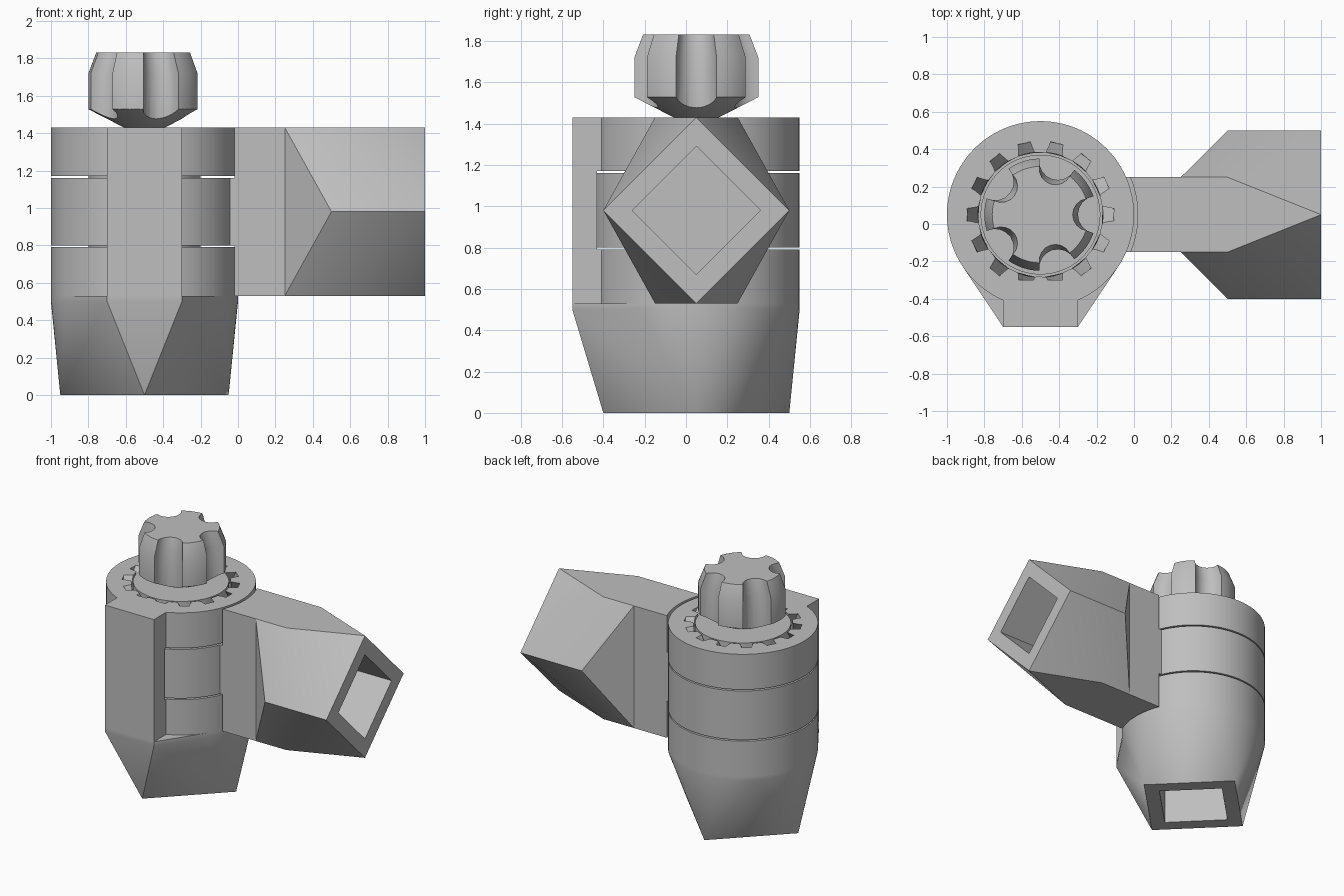
import bpy, bmesh
from math import sin, cos, pi, radians, acos, asin

if "Cube" in bpy.data.objects:
    bpy.data.objects.remove(bpy.data.objects["Cube"])

grey = bpy.data.materials.new("plain_grey")
grey.use_nodes = True
COLOUR = (0.52, 0.52, 0.52, 1)
grey.diffuse_color = COLOUR
grey.node_tree.nodes["Principled BSDF"].inputs["Base Color"].default_value = COLOUR

CX, CY = -0.5, 0.05          # barrel axis
LOW, TOP = 0.53, 1.43        # barrel span
MID = (LOW + TOP) / 2
GAP = 0.01
RADIUS, CLEAR = 0.5, 0.52
HALF, HOLE = 0.45, 0.31      # square socket half-diagonals


def finish(name, bm):
    bmesh.ops.recalc_face_normals(bm, faces=bm.faces)
    mesh = bpy.data.meshes.new(name)
    bm.to_mesh(mesh)
    bm.free()
    mesh.materials.append(grey)
    obj = bpy.data.objects.new(name, mesh)
    bpy.context.collection.objects.link(obj)
    return obj


def hull(name, points):
    bm = bmesh.new()
    for p in points:
        bm.verts.new(p)
    out = bmesh.ops.convex_hull(bm, input=bm.verts)
    spare = {g for g in out["geom_interior"] if isinstance(g, bmesh.types.BMVert)}
    bmesh.ops.delete(bm, geom=list(spare), context="VERTS")
    bmesh.ops.dissolve_limit(bm, angle_limit=0.001, verts=bm.verts, edges=bm.edges)
    return finish(name, bm)


def loft(name, layers):
    """Closed skin through equal-length rings of points."""
    bm = bmesh.new()
    rings = [[bm.verts.new(p) for p in layer] for layer in layers]
    for a, b in zip(rings, rings[1:]):
        for i in range(len(a)):
            j = (i + 1) % len(a)
            bm.faces.new((a[i], a[j], b[j], b[i]))
    bm.faces.new(rings[0])
    bm.faces.new(rings[-1])
    return finish(name, bm)


def ring(r, z, n=96):
    return [(CX + r * cos(2 * pi * i / n), CY + r * sin(2 * pi * i / n), z) for i in range(n)]


def drum(name, r, z0, z1):
    return loft(name, [ring(r, z0), ring(r, z1)])


def box(name, x0, x1, y0, y1, z0, z1):
    return hull(name, [(x, y, z) for x in (x0, x1) for y in (y0, y1) for z in (z0, z1)])


def diamond_z(r, z):
    return [(CX + r, CY, z), (CX, CY + r, z), (CX - r, CY, z), (CX, CY - r, z)]


def diamond_x(r, x):
    return [(x, CY + r, MID), (x, CY, MID + r), (x, CY - r, MID), (x, CY, MID - r)]


def combine(obj, cutter, operation="DIFFERENCE"):
    mod = obj.modifiers.new("cut", "BOOLEAN")
    mod.operation, mod.object, mod.solver = operation, cutter, "EXACT"
    bpy.context.view_layer.objects.active = obj
    bpy.ops.object.modifier_apply(modifier=mod.name)
    bpy.data.objects.remove(cutter)


GROOVES = (0.79, 1.17)
RING_LOW, RING_HIGH = GROOVES[0] + GAP, GROOVES[1] - GAP
parts = []

# Lower socket: teardrop collar tapering to a square end with a square hole
FRONT = -0.55
collar = [p for z in (0.5, LOW) for p in ring(RADIUS, z) + [(-0.7, FRONT, z), (-0.3, FRONT, z)]]
socket = hull("lower_socket", collar + diamond_z(HALF, 0))
combine(socket, loft("cutter", [diamond_z(HOLE, -0.1), diamond_z(HOLE, 0.45)]))
parts.append(socket)

# Barrel: three stacked drums on an inner post
parts.append(drum("lower_drum", RADIUS, LOW - GAP, GROOVES[0]))
parts.append(drum("turning_drum", RADIUS, RING_LOW, RING_HIGH))
parts.append(drum("inner_post", 0.3, 0.6, 1.3))
upper = drum("upper_drum", RADIUS, GROOVES[1], TOP)


# Toothed pocket in the top, twisted as it goes down
def cog(z, turn, teeth=14):
    pts = []
    for i in range(teeth):
        for part, r in ((-0.3, 0.335), (-0.19, 0.395), (0.19, 0.395), (0.3, 0.335)):
            a = 2 * pi * (i + part) / teeth + turn
            pts.append((CX + r * cos(a), CY + r * sin(a), z))
    return pts


combine(upper, loft("cutter", [cog(TOP + 0.02, -0.04), cog(TOP - 0.06, 0.12), cog(TOP - 0.14, 0.28)]))
parts.append(upper)
parts.append(drum("gear_core", 0.32, 1.25, TOP))

# Front spine joining the upper and lower drums
spine = box("front_spine", -0.7, -0.3, FRONT, -0.3, LOW - GAP, TOP)
combine(spine, drum("cutter", CLEAR, *GROOVES))
parts.append(spine)

# Arm: beam held by the turning drum, clear of the others
Y0, Y1 = -0.15, 0.25
beam = box("arm_beam", -0.2, 0.25, Y0, Y1, LOW, TOP)
for z0, z1 in ((0.3, RING_LOW), (RING_HIGH, 1.6)):
    combine(beam, drum("cutter", CLEAR, z0, z1))
parts.append(beam)

# Arm socket: flares from the beam to a square end with a square hole
flare = [(x, y, z) for x in (0.25, 0.5) for y in (Y0, Y1) for z in (LOW, TOP)]
flare += [(0.5, CY - HALF, MID), (0.5, CY + HALF, MID)]
arm_socket = hull("arm_socket", flare + diamond_x(HALF, 1))
combine(arm_socket, loft("cutter", [diamond_x(HOLE, 0.52), diamond_x(HOLE, 1.1)]))
parts.append(arm_socket)

# Knob: five-lobed grip with a chamfered top and a conical underside
GRIP, FLUTE, LOBES = 0.3, 0.1, 5


def lobed(scale, z):
    phi = acos(-FLUTE / (2 * GRIP))
    edge = 2 * asin(FLUTE / (2 * GRIP))
    pts = []
    for k in range(LOBES):
        local = []
        for i in range(9):
            a = 2 * pi - phi + (2 * phi - 2 * pi) * i / 8
            local.append((GRIP + FLUTE * cos(a), FLUTE * sin(a)))
        for i in range(1, 6):
            a = edge + (2 * pi / LOBES - 2 * edge) * i / 6
            local.append((GRIP * cos(a), GRIP * sin(a)))
        t = 2 * pi * k / LOBES
        for x, y in local:
            pts.append((CX + scale * (x * cos(t) - y * sin(t)),
                        CY + scale * (x * sin(t) + y * cos(t)), z))
    return pts


knob = loft("knob", [lobed(1, 1.4), lobed(1, 1.72), lobed(0.86, 1.83)])
cone = loft("cutter", [ring(0.1, TOP - 0.005), ring(0.48, 1.62), ring(0.48, 1.9)])
combine(knob, cone, "INTERSECT")
parts.append(knob)
parts.append(drum("knob_shaft", 0.11, 1.3, TOP + 0.01))

# Smooth round faces, keep hard edges
bpy.ops.object.select_all(action="DESELECT")
for obj in parts:
    obj.select_set(True)
bpy.context.view_layer.objects.active = parts[0]
bpy.ops.object.shade_smooth_by_angle(angle=radians(30))
